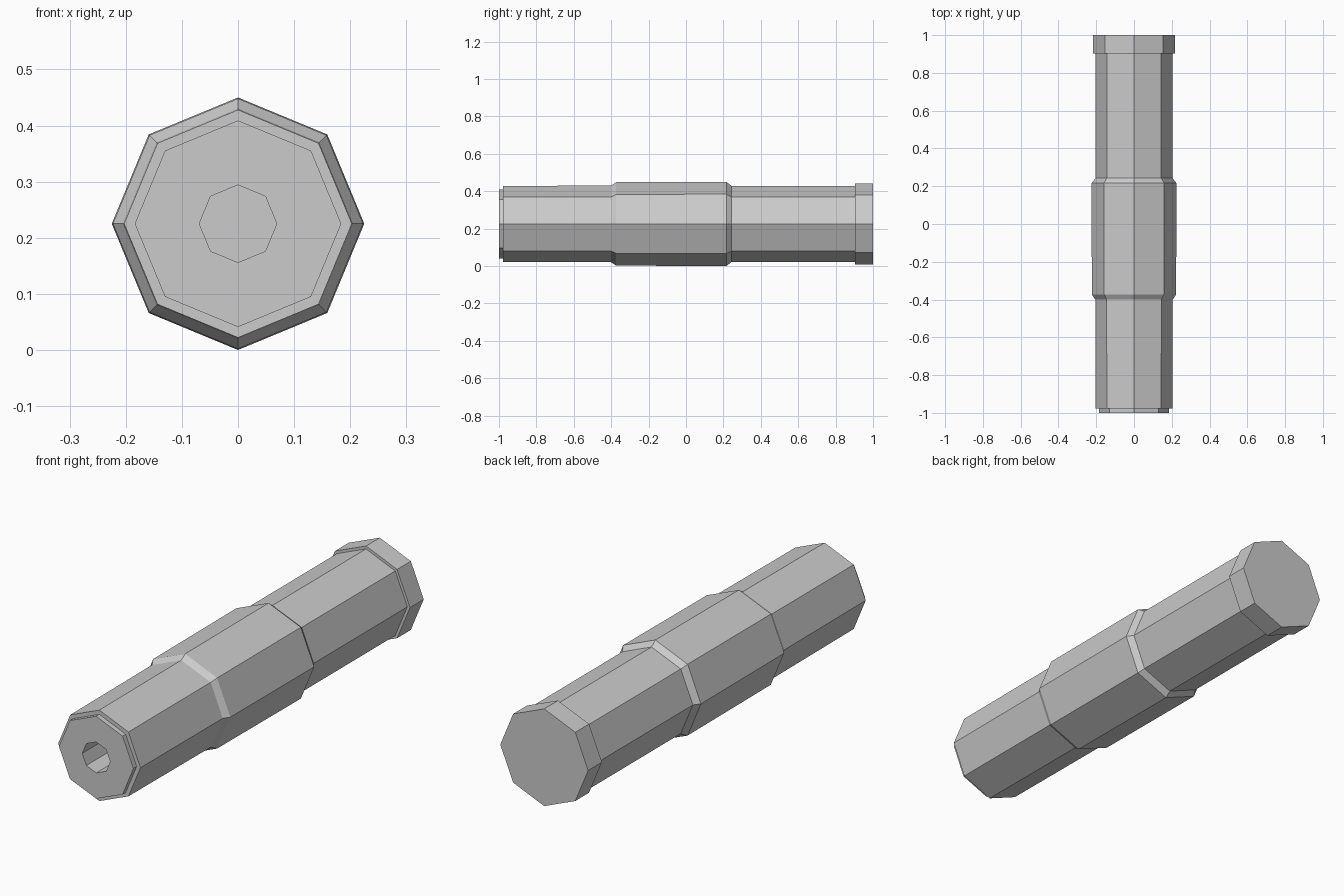
import bpy
import bmesh
import math

SIDES = 8
CENTRE_Z = 0.225

default = bpy.data.objects.get("Cube")
if default:
    bpy.data.objects.remove(default, do_unlink=True)

# Plain grey material for the whole model
grey = bpy.data.materials.new("grey")
grey.use_nodes = True
colour = (0.6, 0.6, 0.6, 1)
grey.diffuse_color = colour
grey.node_tree.nodes["Principled BSDF"].inputs["Base Color"].default_value = colour


def octagonal_part(name, profile):
    """Sweep (y, radius) stations round the long axis and close both ends."""
    bm = bmesh.new()
    rings = []
    for y, radius in profile:
        ring = []
        for i in range(SIDES):
            a = math.tau * i / SIDES
            ring.append(bm.verts.new((radius * math.sin(a), y,
                                      CENTRE_Z + radius * math.cos(a))))
        rings.append(ring)
    for r0, r1 in zip(rings, rings[1:]):
        for i in range(SIDES):
            j = (i + 1) % SIDES
            bm.faces.new((r0[i], r0[j], r1[j], r1[i]))
    bm.faces.new(rings[0])
    bm.faces.new(rings[-1])
    bmesh.ops.recalc_face_normals(bm, faces=bm.faces)
    mesh = bpy.data.meshes.new(name)
    bm.to_mesh(mesh)
    bm.free()
    mesh.materials.append(grey)
    obj = bpy.data.objects.new(name, mesh)
    bpy.context.collection.objects.link(obj)
    return obj


# Barrel: socket floor, bore, front lip, front tube, raised grip, rear tube
octagonal_part("barrel", [
    (-0.6, 0.069), (-1.0, 0.069),
    (-1.0, 0.184), (-0.978, 0.184),
    (-0.978, 0.203), (-0.4, 0.205),
    (-0.373, 0.223), (0.216, 0.225),
    (0.243, 0.204), (0.905, 0.204),
])

# Wider solid cap on the back end
octagonal_part("end_cap", [(0.903, 0.217), (1.0, 0.217)])
